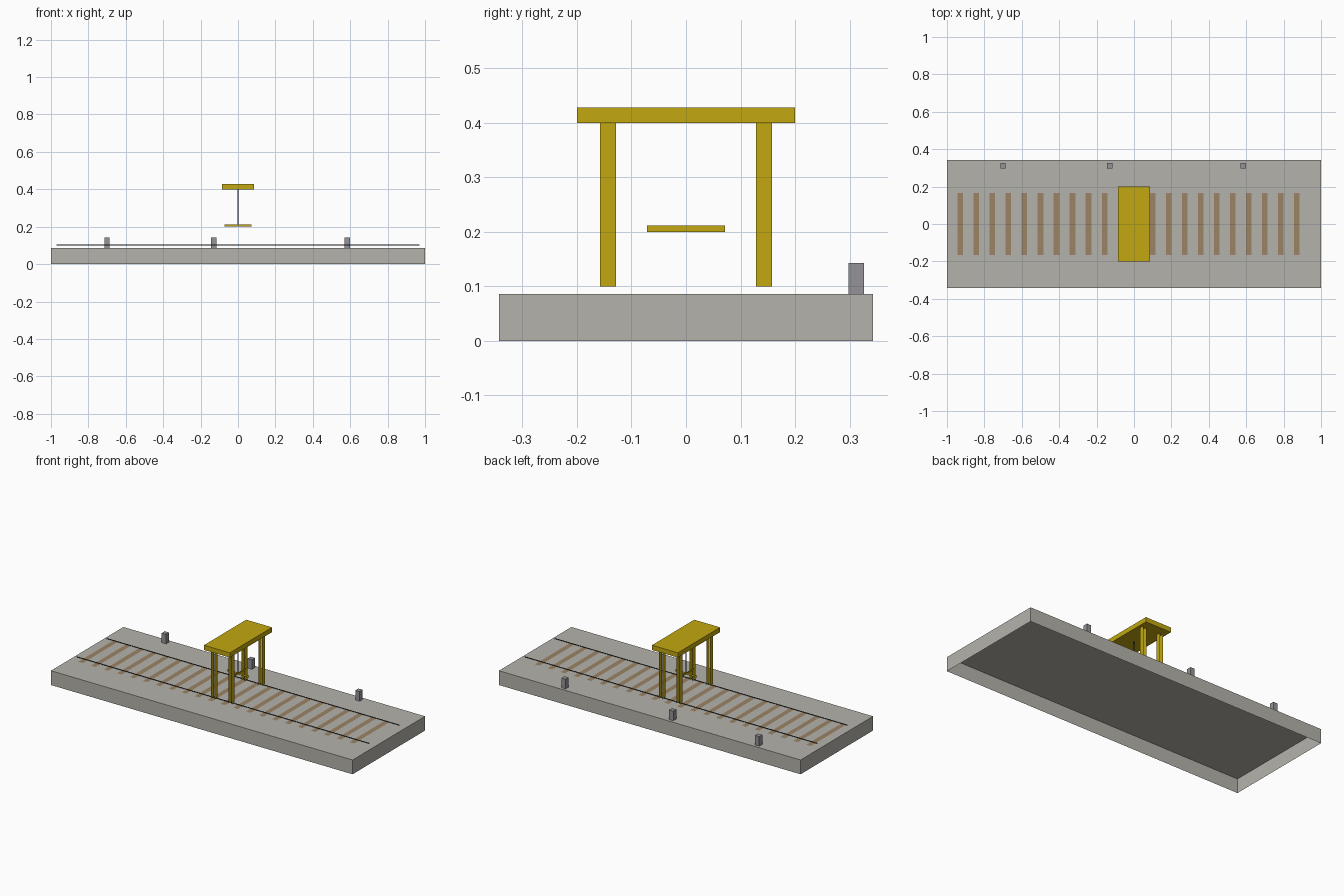
import bpy, bmesh
from mathutils import Vector

cube = bpy.data.objects.get("Cube")
if cube:
    bpy.data.objects.remove(cube, do_unlink=True)


def material(name, rgb):
    m = bpy.data.materials.new(name)
    m.use_nodes = True
    m.diffuse_color = (*rgb, 1)
    m.node_tree.nodes["Principled BSDF"].inputs["Base Color"].default_value = (*rgb, 1)
    return m


concrete = material("concrete grey", (0.46, 0.45, 0.41))
yellow = material("crane yellow", (0.54, 0.39, 0.005))
timber = material("timber brown", (0.33, 0.23, 0.13))
steel = material("dark steel", (0.05, 0.05, 0.055))
post_grey = material("post grey", (0.30, 0.29, 0.31))


def box(name, lo, hi, mat, skip=()):
    """Box between two corners; faces whose normal is in skip are left open."""
    lo, hi = Vector(lo), Vector(hi)
    bm = bmesh.new()
    bmesh.ops.create_cube(bm, size=1)
    bm.normal_update()
    open_faces = [f for f in bm.faces
                  if any(f.normal.dot(Vector(n)) > 0.9 for n in skip)]
    bmesh.ops.delete(bm, geom=open_faces, context='FACES')
    for v in bm.verts:
        v.co = Vector((lo[i] + (v.co[i] + 0.5) * (hi[i] - lo[i]) for i in range(3)))
    return finish(name, bm, mat)


def plate(name, a, b, c, d, mat):
    """Single flat sheet through four corners."""
    bm = bmesh.new()
    bm.faces.new([bm.verts.new(p) for p in (a, b, c, d)])
    return finish(name, bm, mat)


def finish(name, bm, mat):
    me = bpy.data.meshes.new(name)
    bm.to_mesh(me)
    bm.free()
    me.materials.append(mat)
    ob = bpy.data.objects.new(name, me)
    bpy.context.collection.objects.link(ob)
    return ob


def wall_y(name, x0, x1, y, z0, z1, mat):
    return plate(name, (x0, y, z0), (x1, y, z0), (x1, y, z1), (x0, y, z1), mat)


def wall_x(name, x, y0, y1, z0, z1, mat):
    return plate(name, (x, y0, z0), (x, y1, z0), (x, y1, z1), (x, y0, z1), mat)


TOP = 0.0857

# Platform slab, open underneath
box("platform", (-1, -0.343, 0), (1, 0.343, TOP), concrete, skip=[(0, 0, -1)])

# Track: flat sleepers and two thin upright rails
for i in range(22):
    x = -0.9286 + 0.0857 * i
    plate(f"sleeper_{i + 1}", (x - 0.015, -0.166, TOP + 0.001), (x + 0.015, -0.166, TOP + 0.001),
          (x + 0.015, 0.166, TOP + 0.001), (x - 0.015, 0.166, TOP + 0.001), timber)
for side, y in (("front", -0.143), ("back", 0.143)):
    wall_y(f"{side}_rail", -0.971, 0.971, y, 0.099, 0.104, steel)

# Gantry legs: square section, open to front and back
for ns, sx in (("left", 1), ("right", -1)):
    for nf, sy in (("front", -1), ("back", 1)):
        x, y = sx * 0.057, sy * 0.143
        box(f"gantry_leg_{nf}_{ns}", (x - 0.011, y - 0.0143, 0.1), (x + 0.011, y + 0.0143, 0.4),
            yellow, skip=[(0, 1, 0), (0, -1, 0), (0, 0, 1), (0, 0, -1)])

# Gantry top, hoist cable and crossed spreader
box("gantry_top", (-0.0857, -0.2, 0.4), (0.0857, 0.2, 0.4286), yellow)
wall_y("hoist_cable", -0.003, 0.003, 0, 0.211, 0.4, steel)
wall_y("spreader_bar_long", -0.0714, 0.0714, 0, 0.2, 0.2114, yellow)
wall_x("spreader_bar_cross", 0, -0.0714, 0.0714, 0.2, 0.2114, yellow)

# Marker posts along the back edge
for i, x in enumerate((-0.70, -0.13, 0.584)):
    box(f"marker_post_{i + 1}", (x - 0.0143, 0.298, TOP), (x + 0.0143, 0.3265, 0.143), post_grey)
